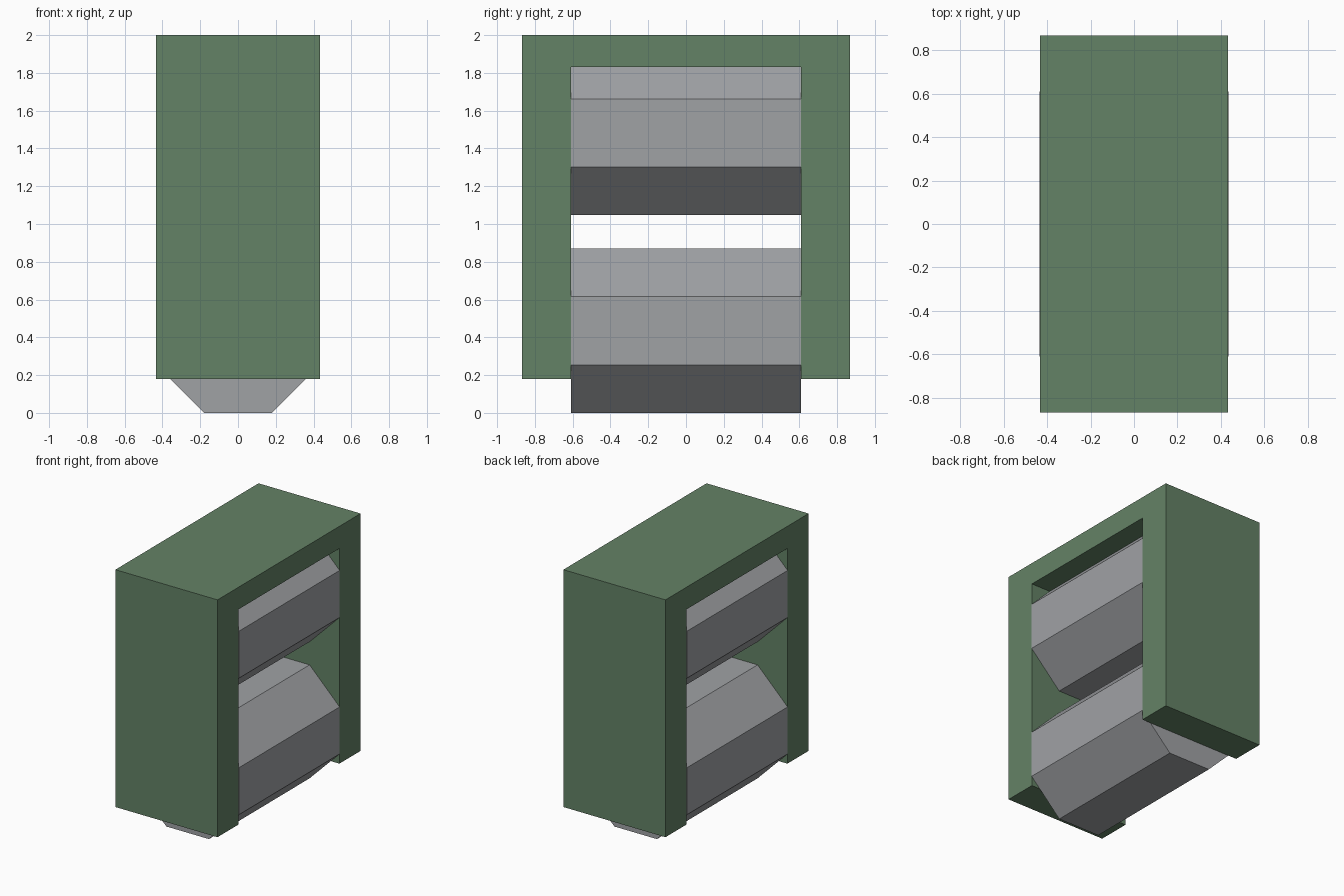
import bpy, bmesh, math

if "Cube" in bpy.data.objects:
    bpy.data.objects.remove(bpy.data.objects["Cube"])


def material(name, rgb):
    mat = bpy.data.materials.new(name)
    mat.diffuse_color = (*rgb, 1)
    mat.use_nodes = True
    mat.node_tree.nodes["Principled BSDF"].inputs["Base Color"].default_value = mat.diffuse_color
    return mat


def prism(name, profile, axis, half, mat):
    """Extrude a closed 2D profile (horizontal, z) symmetrically along x or y."""
    def point(u, z, d):
        return (d, u, z) if axis == "x" else (u, d, z)
    bm = bmesh.new()
    face = bm.faces.new([bm.verts.new(point(u, z, -half)) for u, z in profile])
    new = bmesh.ops.extrude_face_region(bm, geom=[face])["geom"]
    shift = (2 * half, 0, 0) if axis == "x" else (0, 2 * half, 0)
    bmesh.ops.translate(bm, vec=shift, verts=[v for v in new if isinstance(v, bmesh.types.BMVert)])
    bmesh.ops.recalc_face_normals(bm, faces=bm.faces)
    mesh = bpy.data.meshes.new(name)
    bm.to_mesh(mesh)
    bm.free()
    mesh.materials.append(mat)
    obj = bpy.data.objects.new(name, mesh)
    bpy.context.collection.objects.link(obj)
    return obj


green = material("muted green", (0.127, 0.223, 0.133))
grey = material("light grey", (0.35, 0.36, 0.376))

# Housing: an upside-down U, open on both x sides
outer, inner = 0.867, 0.61
housing = [(-outer, 0.18), (-outer, 2.0), (outer, 2.0), (outer, 0.18),
           (inner, 0.18), (inner, 1.83), (-inner, 1.83), (-inner, 0.18)]
prism("housing", housing, "x", 0.433, green)

# Octagonal rollers between the legs; the upper one is sunk into the top bar
apothem = 0.435
radius = apothem / math.cos(math.pi / 8)
for name, height in (("lower_roller", apothem), ("upper_roller", 1.482)):
    octagon = [(radius * math.cos(math.radians(22.5 + 45 * i)),
                height + radius * math.sin(math.radians(22.5 + 45 * i))) for i in range(8)]
    prism(name, octagon, "y", inner, grey)
